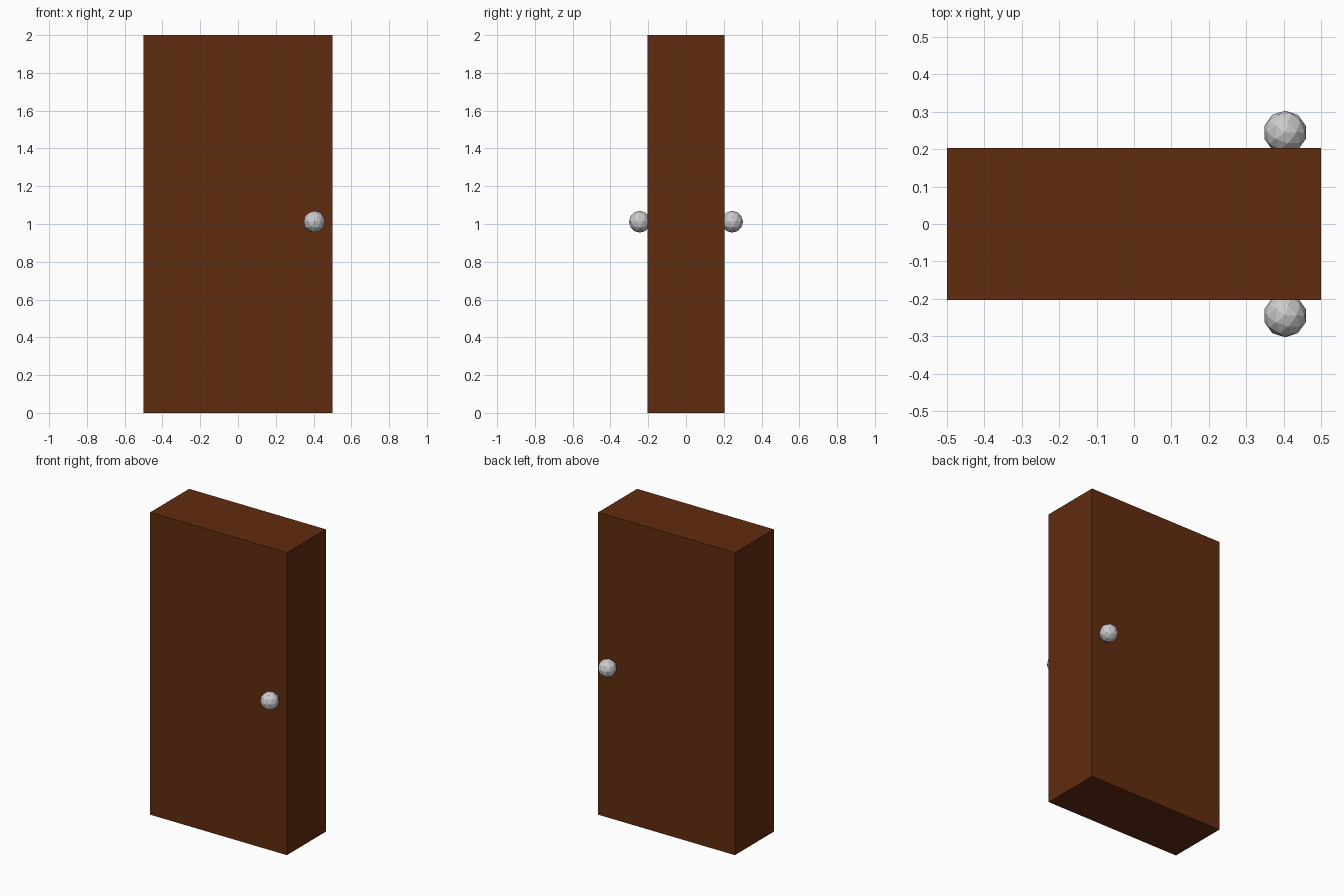
import bpy
import bmesh

if "Cube" in bpy.data.objects:
    bpy.data.objects.remove(bpy.data.objects["Cube"])


def material(name, rgb):
    mat = bpy.data.materials.new(name)
    mat.diffuse_color = (*rgb, 1)
    mat.use_nodes = True
    mat.node_tree.nodes["Principled BSDF"].inputs["Base Color"].default_value = mat.diffuse_color
    return mat


def add_object(name, bm, location, mat=None):
    mesh = bpy.data.meshes.new(name)
    bm.to_mesh(mesh)
    bm.free()
    obj = bpy.data.objects.new(name, mesh)
    obj.location = location
    if mat:
        mesh.materials.append(mat)
    bpy.context.collection.objects.link(obj)
    return obj


# Door slab
bm = bmesh.new()
bmesh.ops.create_cube(bm, size=1)
bmesh.ops.scale(bm, vec=(1.0, 0.406, 2.0), verts=bm.verts)
add_object("door_slab", bm, (0, 0, 1), material("brown_wood", (0.12, 0.025, 0.005)))

# Faceted knobs, one on each face of the door
for name, side in (("front_knob", -1), ("back_knob", 1)):
    bm = bmesh.new()
    bmesh.ops.create_icosphere(bm, subdivisions=2, radius=0.058)
    add_object(name, bm, (0.404, side * 0.245, 1.012))
